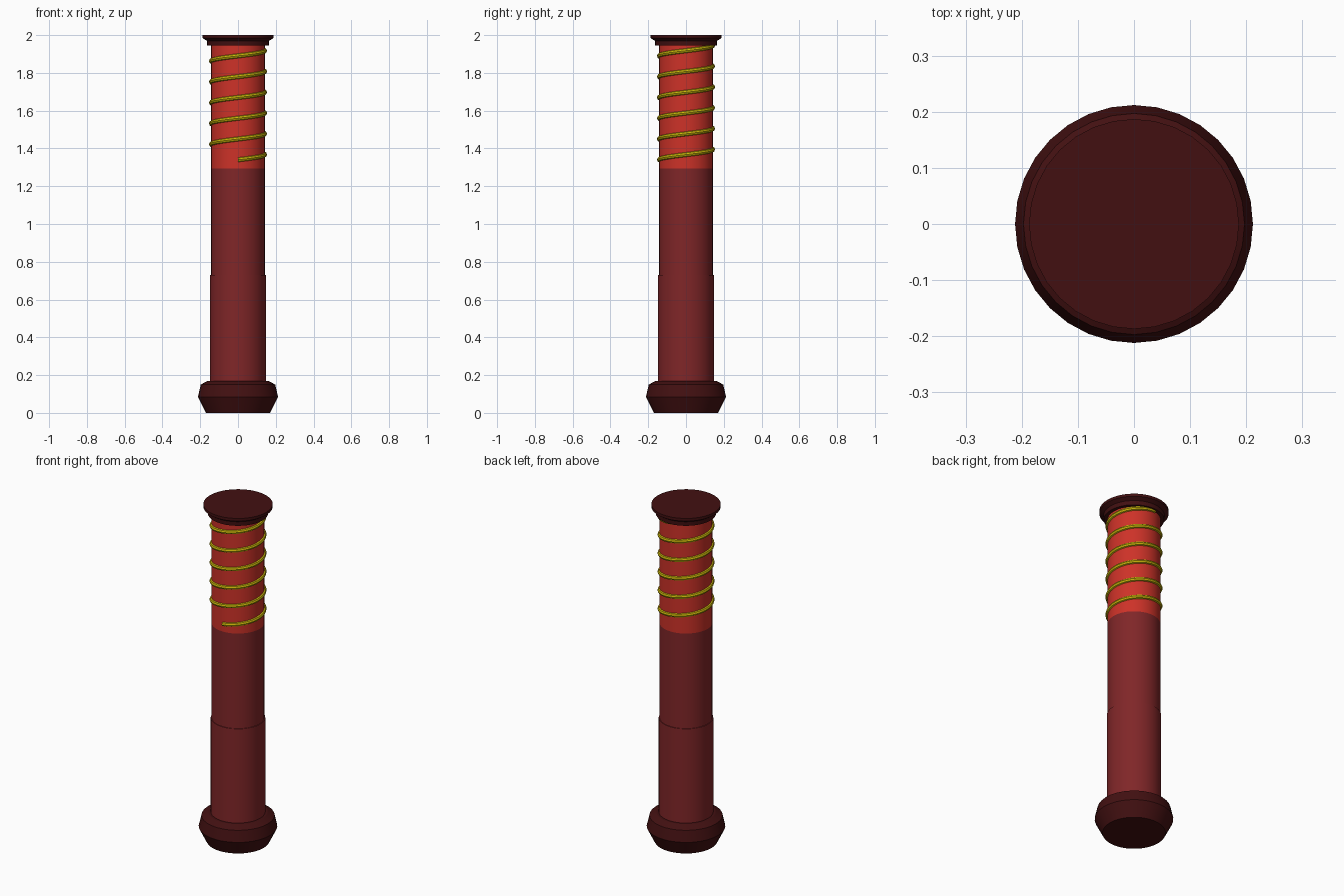
import bpy, math

if "Cube" in bpy.data.objects:
    bpy.data.objects.remove(bpy.data.objects["Cube"])

def material(name, srgb):
    m = bpy.data.materials.new(name)
    lin = [((c / 255 + 0.055) / 1.055) ** 2.4 if c > 10 else c / 255 / 12.92 for c in srgb]
    m.diffuse_color = (*lin, 1)
    m.use_nodes = True
    m.node_tree.nodes["Principled BSDF"].inputs["Base Color"].default_value = m.diffuse_color
    return m

DARK = material("dark maroon", (66, 16, 17))
WOOD = material("red brown", (128, 38, 40))
GRIP = material("bright red", (205, 50, 40))
GOLD = material("gold", (200, 180, 10))

def make(name, verts, faces, mat):
    me = bpy.data.meshes.new(name)
    me.from_pydata(verts, [], faces)
    me.materials.append(mat)
    ob = bpy.data.objects.new(name, me)
    bpy.context.collection.objects.link(ob)
    bpy.ops.object.select_all(action='DESELECT')
    ob.select_set(True)
    bpy.context.view_layer.objects.active = ob
    bpy.ops.object.shade_smooth_by_angle(angle=math.radians(25))
    return ob

def lathe(name, profile, mat, n=32):
    """Closed solid of revolution from (radius, z) points, bottom to top."""
    verts = [(r * math.cos(2 * math.pi * i / n), r * math.sin(2 * math.pi * i / n), z)
             for r, z in profile for i in range(n)]
    faces = [(k * n + i, k * n + (i + 1) % n, (k + 1) * n + (i + 1) % n, (k + 1) * n + i)
             for k in range(len(profile) - 1) for i in range(n)]
    last = (len(profile) - 1) * n
    faces += [tuple(reversed(range(n))), tuple(range(last, last + n))]
    return make(name, verts, faces, mat)

# Pommel at the bottom and flared cap on top
lathe("base_pommel", [(0.17, 0), (0.212, 0.085), (0.197, 0.15), (0.16, 0.17)], DARK)
lathe("top_cap", [(0.145, 1.945), (0.163, 1.945), (0.165, 1.97), (0.187, 1.984), (0.187, 2.0)], DARK)

# Shaft with a small step, then the red upper sleeve
lathe("shaft", [(0.147, 0.165), (0.147, 0.73), (0.143, 0.73), (0.143, 1.295)], WOOD)
lathe("sleeve", [(0.143, 1.295), (0.143, 1.95)], GRIP)

# Gold cord wound round the sleeve
R, r, pitch, turns, per, n = 0.141, 0.013, 0.11, 5.55, 32, 8
steps = int(turns * per)
verts = []
for s in range(steps + 1):
    a = -math.pi / 2 + 2 * math.pi * s / per
    z = 1.34 + pitch * s / per
    for j in range(n):
        b = 2 * math.pi * j / n
        d = R + r * math.cos(b)
        verts.append((d * math.cos(a), d * math.sin(a), z + r * math.sin(b)))
faces = [(s * n + j, (s + 1) * n + j, (s + 1) * n + (j + 1) % n, s * n + (j + 1) % n)
         for s in range(steps) for j in range(n)]
faces += [tuple(range(n)), tuple(reversed(range(steps * n, steps * n + n)))]
make("spiral_cord", verts, faces, GOLD)
